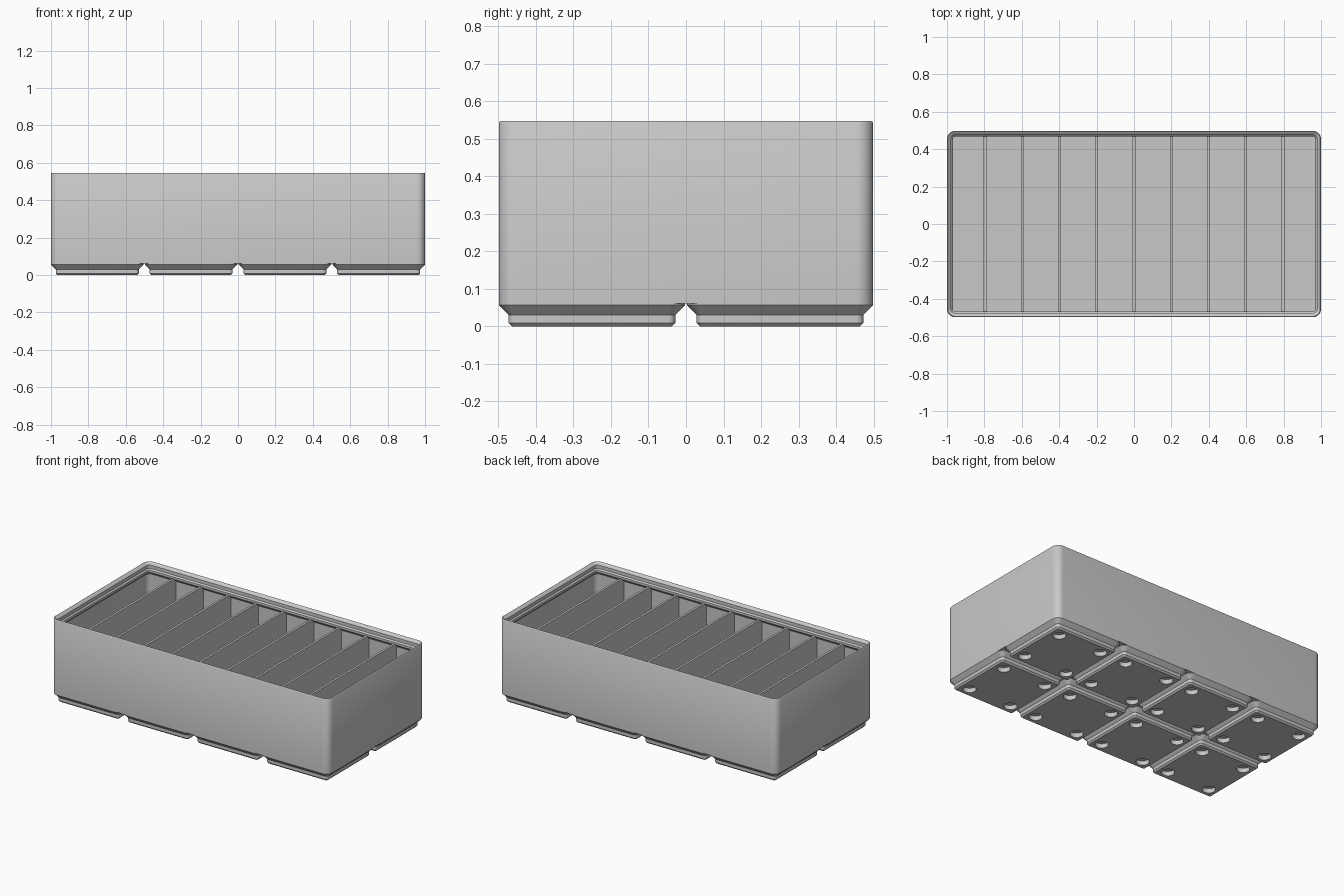
import bpy, bmesh, math
from mathutils import Matrix, Vector

cube = bpy.data.objects.get("Cube")
if cube:
    bpy.data.objects.remove(cube, do_unlink=True)

HX, HY, R = 1.0, 0.4985, 0.0448      # bin half sizes and corner radius
PITCH, FOOT = 0.5015, 0.2478         # foot spacing and half size
BASE, FLOOR = 0.0605, 0.0836
WALL, DIVIDER, COMPARTMENTS = 0.0113, 0.0143, 10

grey = bpy.data.materials.new("plain grey plastic")
grey.use_nodes = True
colour = (0.58, 0.58, 0.58, 1)
grey.diffuse_color = colour
grey.node_tree.nodes["Principled BSDF"].inputs["Base Color"].default_value = colour


def make_object(name, bm):
    bmesh.ops.recalc_face_normals(bm, faces=bm.faces)
    mesh = bpy.data.meshes.new(name)
    bm.to_mesh(mesh)
    bm.free()
    mesh.materials.append(grey)
    obj = bpy.data.objects.new(name, mesh)
    bpy.context.collection.objects.link(obj)
    return obj


def smooth(obj):
    bpy.ops.object.select_all(action='DESELECT')
    obj.select_set(True)
    bpy.context.view_layer.objects.active = obj
    bpy.ops.object.shade_smooth_by_angle(angle=math.radians(30))


def ring(bm, hx, hy, inset, z, steps=8):
    """Rounded rectangle of vertices, shrunk by inset."""
    r = max(R - inset, 0.006)
    cx, cy = hx - inset - r, hy - inset - r
    verts = []
    for q, (sx, sy) in enumerate([(1, 1), (-1, 1), (-1, -1), (1, -1)]):
        for i in range(steps + 1):
            a = (q + i / steps) * math.pi / 2
            verts.append(bm.verts.new((sx * cx + r * math.cos(a),
                                       sy * cy + r * math.sin(a), z)))
    return verts


def loft(name, hx, hy, profile):
    """Closed solid through rounded rectangles given as (inset, z)."""
    bm = bmesh.new()
    rings = [ring(bm, hx, hy, inset, z) for inset, z in profile]
    for a, b in zip(rings, rings[1:]):
        for i in range(len(a)):
            j = (i + 1) % len(a)
            bm.faces.new((a[i], a[j], b[j], b[i]))
    bm.faces.new(rings[0])
    bm.faces.new(rings[-1])
    return make_object(name, bm)


# Outer wall, stacking lip, inner wall and floor in one skin
shell = loft("bin_shell", HX, HY, [
    (0, BASE), (0, 0.542), (0.002, 0.5455), (0.0045, 0.547), (0.007, 0.546),
    (0.0227, 0.5313), (0.0227, 0.5098), (0.031, 0.5015),
    (0.031, 0.487), (WALL, 0.4674), (WALL, FLOOR)])
smooth(shell)

# Stepped foot with four magnet holes
foot = loft("foot", FOOT, FOOT, [
    (0.0352, 0), (0.0257, 0.0096), (0.0257, 0.031), (0, 0.0567), (0, BASE)])
bm = bmesh.new()
for sx in (-1, 1):
    for sy in (-1, 1):
        bmesh.ops.create_cone(bm, cap_ends=True, segments=32, radius1=0.0388,
                              radius2=0.0388, depth=0.0574,
                              matrix=Matrix.Translation((sx * 0.155, sy * 0.155, 0)))
holes = make_object("magnet_hole_cutter", bm)
holes.hide_render = True
cut = foot.modifiers.new("magnet holes", 'BOOLEAN')
cut.operation = 'DIFFERENCE'
cut.solver = 'EXACT'
cut.object = holes
bpy.context.view_layer.update()
graph = bpy.context.evaluated_depsgraph_get()
cut_mesh = bpy.data.meshes.new_from_object(foot.evaluated_get(graph))
foot.modifiers.clear()
foot.data = cut_mesh
bpy.data.objects.remove(holes, do_unlink=True)
smooth(foot)

# Repeat the foot over the four by two grid
bpy.data.objects.remove(foot, do_unlink=True)
for ix in range(4):
    for iy in range(2):
        copy = bpy.data.objects.new(f"foot_{ix + 1}_{iy + 1}", cut_mesh)
        copy.location = ((ix - 1.5) * PITCH, (iy - 0.5) * PITCH, 0)
        bpy.context.collection.objects.link(copy)

# Thin dividers between the compartments
TOP = 0.49
spacing = (2 * (HX - WALL) + DIVIDER) / COMPARTMENTS
for i in range(1, COMPARTMENTS):
    bm = bmesh.new()
    bmesh.ops.create_cube(bm, size=1)
    bmesh.ops.scale(bm, verts=bm.verts,
                    vec=Vector((DIVIDER, 2 * (HY - WALL) + 0.006, TOP - FLOOR + 0.004)))
    divider = make_object(f"divider_{i}", bm)
    divider.location = ((i - COMPARTMENTS / 2) * spacing, 0, (TOP + FLOOR - 0.004) / 2)
